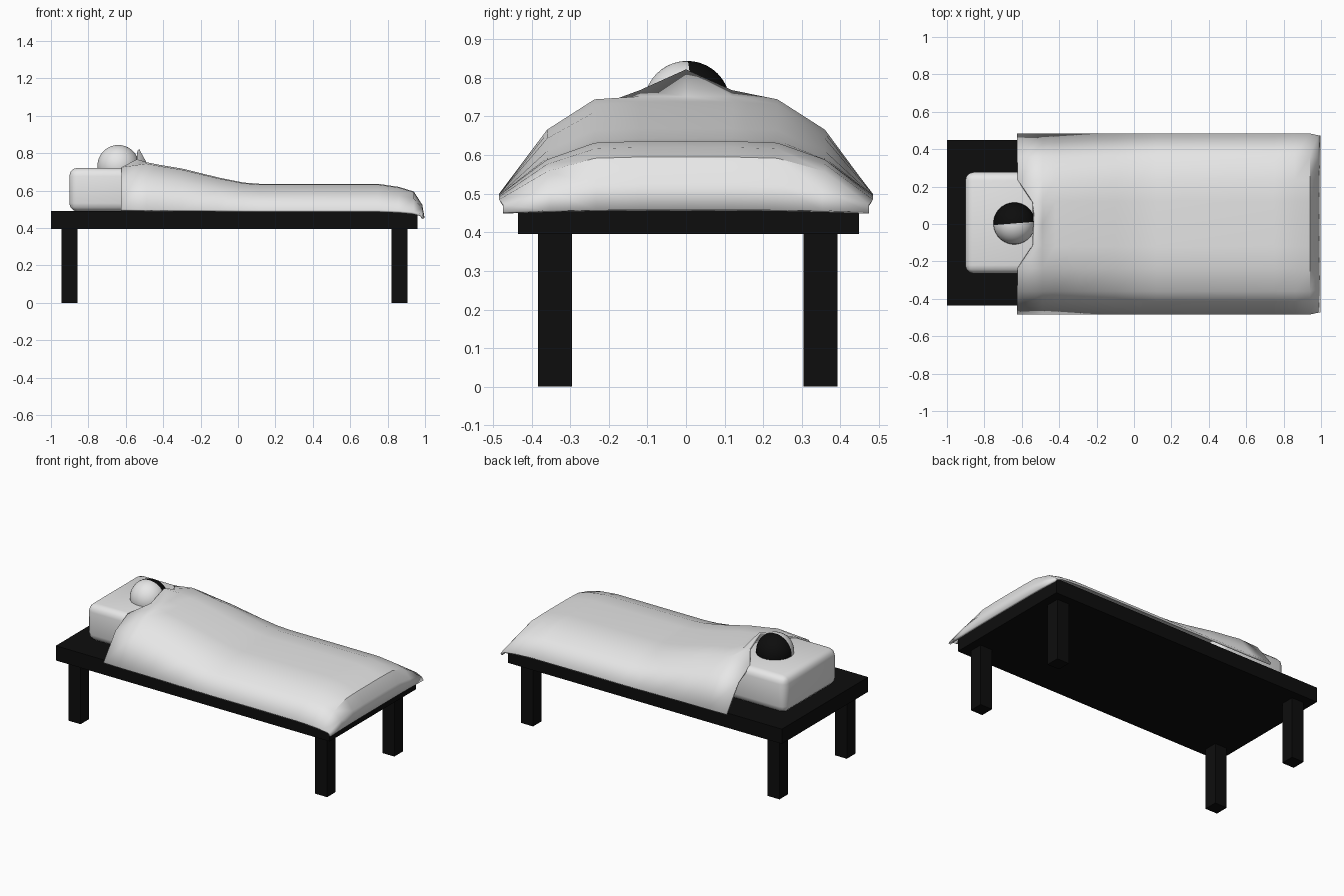
import bpy, bmesh, math
from mathutils import Matrix

if "Cube" in bpy.data.objects:
    bpy.data.objects.remove(bpy.data.objects["Cube"])


def material(name, rgb):
    m = bpy.data.materials.new(name)
    m.diffuse_color = (*rgb, 1)
    m.use_nodes = True
    m.node_tree.nodes["Principled BSDF"].inputs["Base Color"].default_value = m.diffuse_color
    return m


black = material("black", (0.004, 0.004, 0.004))
white = material("white", (0.8, 0.8, 0.8))


def finish(name, bm, mats, smooth=False):
    bmesh.ops.recalc_face_normals(bm, faces=bm.faces)
    me = bpy.data.meshes.new(name)
    bm.to_mesh(me)
    bm.free()
    ob = bpy.data.objects.new(name, me)
    bpy.context.collection.objects.link(ob)
    for m in mats:
        me.materials.append(m)
    if smooth:
        bpy.ops.object.select_all(action='DESELECT')
        ob.select_set(True)
        bpy.context.view_layer.objects.active = ob
        bpy.ops.object.shade_smooth_by_angle(angle=math.radians(35))
    return ob


def box(name, lo, hi, mat, bevel=0):
    bm = bmesh.new()
    size = [b - a for a, b in zip(lo, hi)]
    mid = [(a + b) / 2 for a, b in zip(lo, hi)]
    bmesh.ops.create_cube(bm, size=1, matrix=Matrix.Translation(mid) @ Matrix.Diagonal((*size, 1)))
    if bevel:
        bmesh.ops.bevel(bm, geom=bm.edges[:], offset=bevel, segments=3, profile=0.5, affect='EDGES')
    return finish(name, bm, [mat], bool(bevel))


# Bed board and legs
box("bed_board", (-1, -0.435, 0.395), (0.96, 0.448, 0.49), black)
for end, x in (("head", -0.945), ("foot", 0.82)):
    for side, y in (("front", -0.383), ("back", 0.305)):
        box(f"{end}_{side}_leg", (x, y, 0), (x + 0.086, y + 0.088, 0.4), black)

# Pillow
box("pillow", (-0.902, -0.265, 0.488), (-0.42, 0.277, 0.722), white, 0.045)

# Head, with the hair on the back half
bm = bmesh.new()
bmesh.ops.create_uvsphere(bm, u_segments=32, v_segments=20, radius=0.112)
for f in bm.faces:
    f.material_index = 1 if f.calc_center_median().y > 0 else 0
bmesh.ops.transform(bm, matrix=Matrix.Translation((-0.64, 0.003, 0.732)) @ Matrix.Rotation(0.08, 4, 'Z'), verts=bm.verts)
finish("head", bm, [white, black], True)

# Blanket: columns across the bed, as (distance from the middle, share of crown height)
columns = [(0.484, 0), (0.36, 0.66), (0.237, 0.97), (0.12, 1), (0, 1)]
# Rows along the bed: x, crown height, hem height
rows = [(-0.49, 0.752, 0.498), (-0.42, 0.738, 0.498), (-0.3, 0.718, 0.498), (-0.1, 0.669, 0.497),
        (0.03, 0.643, 0.496), (0.12, 0.636, 0.496), (0.75, 0.636, 0.496), (0.86, 0.62, 0.492),
        (0.94, 0.595, 0.485), (0.985, 0.525, 0.472), (0.997, 0.458, 0.453)]
# Neckline: x and height for each column
neck = [(-0.625, 0.5), (-0.625, 0.66), (-0.622, 0.725), (-0.54, 0.768), (-0.528, 0.822)]
bm = bmesh.new()
order = [(i, -1) for i in range(5)] + [(i, 1) for i in range(3, -1, -1)]
grid = [[bm.verts.new((neck[i][0], s * columns[i][0], neck[i][1])) for i, s in order]]
for x, crown, hem in rows:
    narrow = 0.98 if x > 0.95 else 1
    grid.append([bm.verts.new((x, s * columns[i][0] * narrow, hem + columns[i][1] * (crown - hem)))
                 for i, s in order])
for a, b in zip(grid, grid[1:]):
    for j in range(len(order) - 1):
        bm.faces.new((a[j], b[j], b[j + 1], a[j + 1]))
blanket = finish("blanket", bm, [white], True)
if blanket.data.polygons[40].normal.z < 0:
    blanket.data.flip_normals()
solid = blanket.modifiers.new("thickness", 'SOLIDIFY')
solid.thickness = 0.014
solid.offset = -1
